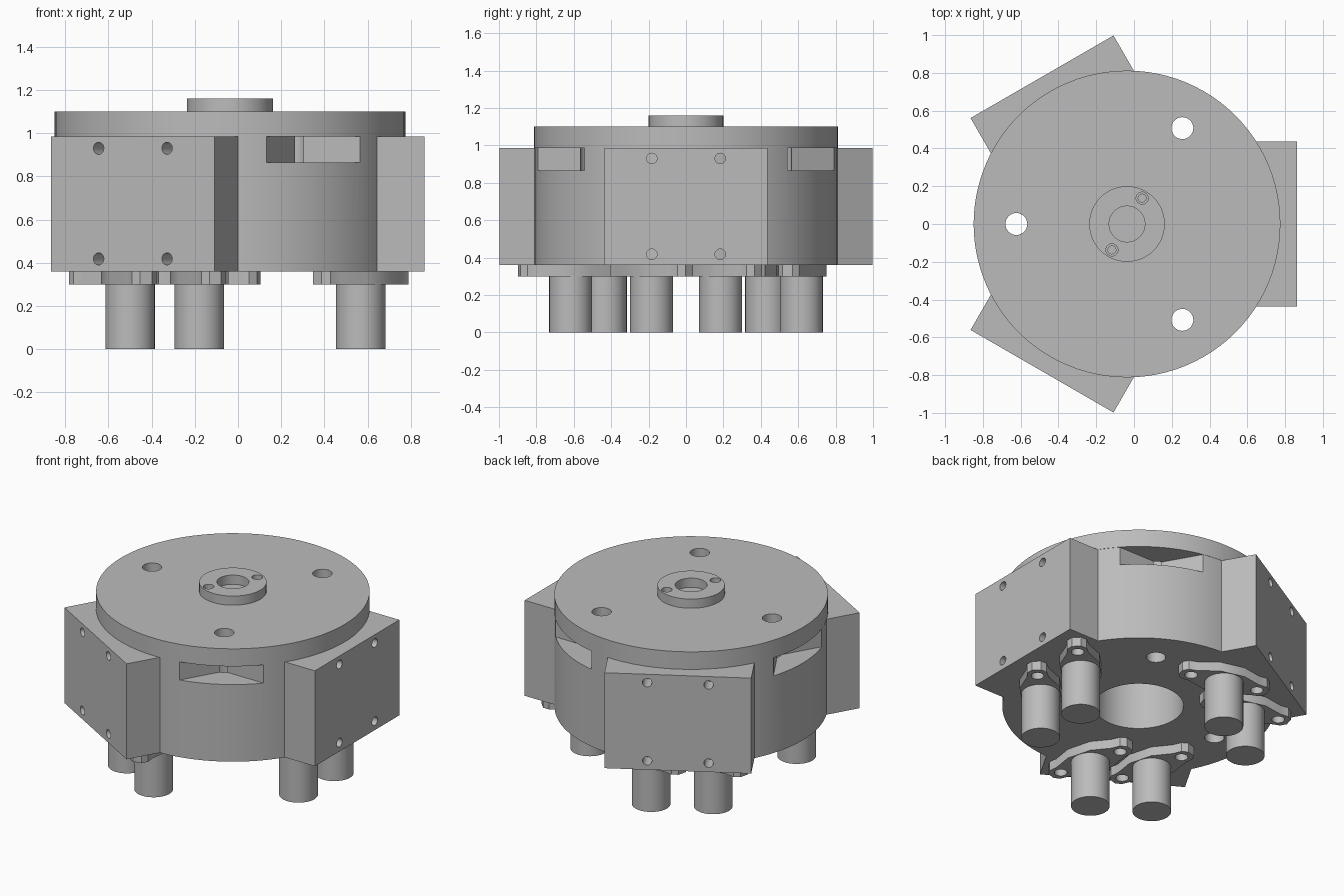
import bpy, bmesh, math
from mathutils import Matrix

cube = bpy.data.objects.get("Cube")
if cube:
    bpy.data.objects.remove(cube, do_unlink=True)

AXIS_X = -0.037                      # the drum axis sits slightly off centre
BASE, TOP = 0.36, 0.985              # drum bottom and top
TURNS = [math.radians(a) for a in (0, 120, 240)]

grey = bpy.data.materials.new("machined grey")
grey.use_nodes = True
grey.diffuse_color = (0.5, 0.5, 0.5, 1)
grey.node_tree.nodes["Principled BSDF"].inputs["Base Color"].default_value = grey.diffuse_color


def place(angle):
    """Frame on the drum axis whose x runs outward at the given angle."""
    return Matrix.Translation((AXIS_X, 0, 0)) @ Matrix.Rotation(angle, 4, 'Z')


def prism(name, points, z0, z1, frame):
    """Extrude a flat outline from z0 to z1."""
    bm = bmesh.new()
    face = bm.faces.new([bm.verts.new((x, y, z0)) for x, y in points])
    grown = bmesh.ops.extrude_face_region(bm, geom=[face])["geom"]
    bmesh.ops.translate(bm, vec=(0, 0, z1 - z0),
                        verts=[g for g in grown if isinstance(g, bmesh.types.BMVert)])
    bmesh.ops.recalc_face_normals(bm, faces=bm.faces)
    bm.transform(frame)
    mesh = bpy.data.meshes.new(name)
    bm.to_mesh(mesh)
    bm.free()
    mesh.materials.append(grey)
    obj = bpy.data.objects.new(name, mesh)
    bpy.context.collection.objects.link(obj)
    return obj


def cylinder(name, r, z0, z1, frame, x=0, y=0, n=32):
    ring = [(x + r * math.cos(i * math.tau / n), y + r * math.sin(i * math.tau / n))
            for i in range(n)]
    return prism(name, ring, z0, z1, frame)


def activate(obj):
    bpy.ops.object.select_all(action='DESELECT')
    obj.select_set(True)
    bpy.context.view_layer.objects.active = obj


def cut(obj, cutters):
    for cutter in cutters:
        mod = obj.modifiers.new("cut", 'BOOLEAN')
        mod.operation, mod.solver, mod.object = 'DIFFERENCE', 'EXACT', cutter
        activate(obj)
        bpy.ops.object.modifier_apply(modifier=mod.name)
        bpy.data.objects.remove(cutter, do_unlink=True)


def smooth(obj):
    activate(obj)
    bpy.ops.object.shade_smooth_by_angle(angle=math.radians(30))


def through_holes():
    return [cylinder("hole", 0.058, 0.2, 1.3, place(a + math.pi), 0.586) for a in TURNS]


centre = place(0)

# Drum with central bore, V-shaped side notches and three through holes
drum = cylinder("drum", 0.81, BASE, TOP, centre, n=96)
notch = [(0.626, 0), (0.95, -0.561), (0.95, 0.561)]
cut(drum, [cylinder("bore", 0.266, 0.2, 0.9, centre, n=48)]
    + [prism("notch", notch, 0.865, 1.1, place(a + math.pi)) for a in TURNS]
    + through_holes())
smooth(drum)

# Cover plate
cover = cylinder("cover_plate", 0.812, TOP, 1.10, centre, n=96)
cut(cover, through_holes())
smooth(cover)

# Raised hub with a blind socket and two stepped pin holes
hub = cylinder("hub", 0.2, 1.09, 1.16, centre, n=48)
pins = [(0.08, 0.137), (-0.08, -0.137)]
cut(hub, [cylinder("socket", 0.095, 1.1, 1.3, centre)]
    + [cylinder("pin_hole", 0.032, 1.13, 1.3, centre, x, y) for x, y in pins]
    + [cylinder("pin_core", 0.021, 1.105, 1.2, centre, x, y) for x, y in pins])
smooth(hub)

# Flange outline: a long plate, widest in the middle, with clipped ends
quarter = [(0.285, 0.028), (0.255, 0.058), (0.2, 0.065), (0.08, 0.118)]
half = quarter + [(-x, y) for x, y in reversed(quarter)]
flange_outline = half + [(-x, -y) for x, y in half]

for number, angle in enumerate(TURNS, 1):
    frame = place(angle)

    # Side block with four screw holes in its outer face
    block = prism(f"side_block_{number}",
                  [(0.65, -0.437), (0.9, -0.437), (0.9, 0.437), (0.65, 0.437)],
                  BASE, TOP, frame)
    drills = []
    for y in (-0.183, 0.183):
        for z in (0.418, 0.93):
            tilt = frame @ Matrix.Translation((0, y, z)) @ Matrix.Rotation(math.pi / 2, 4, 'Y')
            drills.append(cylinder("drill", 0.028, 0.78, 1.0, tilt, n=24))
    cut(block, drills)
    smooth(block)

    # Pair of legs, each hung from a skewed flange
    for side in (-1, 1):
        spot = frame @ Matrix.Translation((0.605, side * 0.185, 0))
        leg = cylinder(f"leg_{number}_{'a' if side < 0 else 'b'}", 0.115, 0, 0.32, spot, n=40)
        smooth(leg)
        skew = spot @ Matrix.Rotation(math.radians(45), 4, 'Z')
        flange = prism(f"flange_{number}_{'a' if side < 0 else 'b'}",
                       flange_outline, 0.3, BASE, skew)
        cut(flange, [cylinder("bolt_hole", 0.038, 0.2, 0.5, skew, x, n=24)
                     for x in (-0.215, 0.215)])
        smooth(flange)
